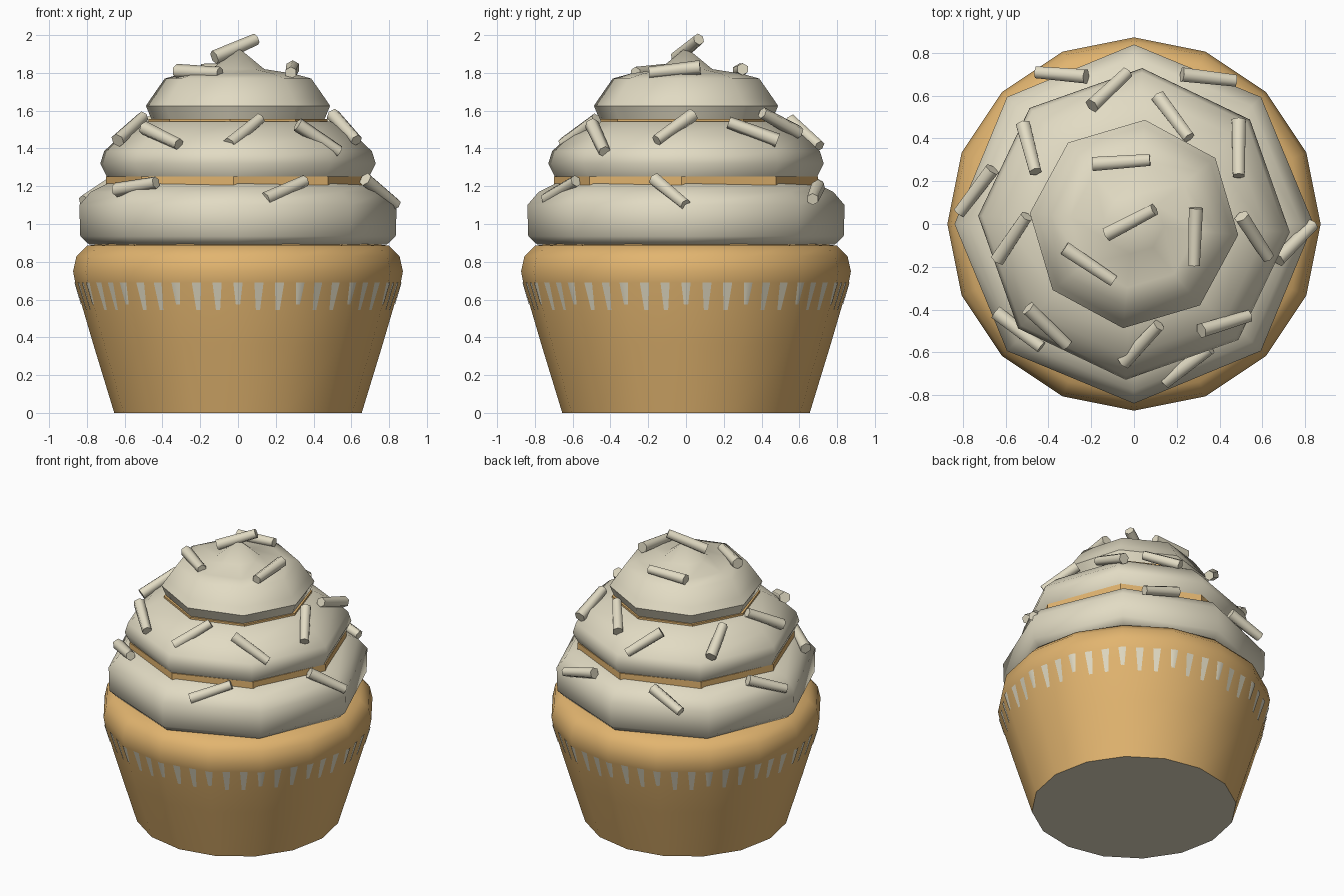
import bpy, bmesh, math
from mathutils import Vector

if "Cube" in bpy.data.objects:
    bpy.data.objects.remove(bpy.data.objects["Cube"])


def material(name, rgb):
    m = bpy.data.materials.new(name)
    m.diffuse_color = (*rgb, 1)
    m.use_nodes = True
    m.node_tree.nodes["Principled BSDF"].inputs["Base Color"].default_value = m.diffuse_color
    return m


CREAM = material("cream", (0.76, 0.71, 0.55))
TAN = material("tan sponge", (0.76, 0.46, 0.16))


def finish(name, bm, mats, angle=40):
    bmesh.ops.recalc_face_normals(bm, faces=bm.faces)
    me = bpy.data.meshes.new(name)
    bm.to_mesh(me)
    bm.free()
    ob = bpy.data.objects.new(name, me)
    bpy.context.collection.objects.link(ob)
    for m in mats:
        me.materials.append(m)
    bpy.ops.object.select_all(action='DESELECT')
    ob.select_set(True)
    bpy.context.view_layer.objects.active = ob
    bpy.ops.object.shade_smooth_by_angle(angle=math.radians(angle))
    return ob


def lathe(name, profile, sides, turn, mats, tip=None, angle=40):
    """Rings of a profile (radius, height), capped below and capped or tipped above."""
    bm = bmesh.new()
    rings = []
    for r, z in profile:
        rings.append([bm.verts.new((r * math.cos(turn + math.tau * i / sides),
                                    r * math.sin(turn + math.tau * i / sides), z))
                      for i in range(sides)])
    for a, b in zip(rings, rings[1:]):
        for i in range(sides):
            j = (i + 1) % sides
            bm.faces.new((a[i], a[j], b[j], b[i]))
    base = bm.faces.new(rings[0])
    base.material_index = len(mats) - 1
    if tip is None:
        bm.faces.new(rings[-1])
    else:
        t = bm.verts.new((0, 0, tip))
        for i in range(sides):
            bm.faces.new((rings[-1][i], rings[-1][(i + 1) % sides], t))
    return finish(name, bm, mats, angle)


# Sponge body: 16 sides, cream underside
lathe("sponge", [(0.655, 0), (0.765, 0.36), (0.862, 0.69), (0.873, 0.75),
                 (0.855, 0.83), (0.80, 0.885), (0.68, 0.90)], 16, 0, [TAN, CREAM])

# Frosting tiers: 8 sides, each turned a little
lathe("frosting_lower", [(0.70, 0.885), (0.79, 0.893), (0.835, 0.935), (0.84, 1.10),
                         (0.78, 1.17), (0.69, 1.215)], 8, 0, [CREAM], angle=50)
lathe("frosting_middle", [(0.695, 1.25), (0.73, 1.32), (0.71, 1.385),
                          (0.62, 1.47), (0.49, 1.543)], 8, math.radians(-3), [CREAM], angle=50)
lathe("frosting_upper", [(0.46, 1.553), (0.49, 1.625), (0.46, 1.67), (0.39, 1.77),
                         (0.30, 1.795), (0.14, 1.82)], 8, math.radians(-6), [CREAM],
      tip=1.935, angle=50)

# Sponge layers showing between the tiers
lathe("sponge_layer_lower", [(0.70, 1.20), (0.70, 1.252)], 8, math.radians(-2), [TAN])
lathe("sponge_layer_upper", [(0.475, 1.53), (0.475, 1.556)], 8, math.radians(-5), [TAN])


# Cream pleat marks: tapered plates lying on the 16-sided wall
def wall_point(a, z):
    step = math.tau / 16
    r = 0.765 + (z - 0.36) * (0.862 - 0.765) / 0.33
    local = (a % step) - step / 2
    r = r * math.cos(step / 2) / math.cos(local) + 0.004
    return Vector((r * math.cos(a), r * math.sin(a), z))


bm = bmesh.new()
for k in range(48):
    a = math.tau * k / 48
    low = (0.575, 0.545, 0.545)[k % 3]
    rows = []
    for z, w in ((low, 0.014), (0.69, 0.029)):
        rows.append([bm.verts.new(wall_point(a + s * w, z)) for s in (-1, 0, 1)])
    for i in range(2):
        bm.faces.new((rows[0][i], rows[0][i + 1], rows[1][i + 1], rows[1][i]))
marks = finish("pleat_marks", bm, [CREAM])
# keep the plates facing outward
bm = bmesh.new()
bm.from_mesh(marks.data)
for f in bm.faces:
    c = f.calc_center_median()
    if f.normal.x * c.x + f.normal.y * c.y < 0:
        f.normal_flip()
bm.to_mesh(marks.data)
bm.free()


# Sprinkles: six-sided sticks between two ends
def sprinkle(name, a, b):
    a, b = Vector(a), Vector(b)
    d = b - a
    bm = bmesh.new()
    bmesh.ops.create_cone(bm, cap_ends=True, segments=6, radius1=0.038, radius2=0.032,
                          depth=d.length * 0.96)
    ob = finish(name, bm, [CREAM], 65)
    ob.rotation_euler = d.to_track_quat('Z', 'Y').to_euler()
    ob.location = (a + b) / 2


TOP = [((-.13, -.05, 1.88), (.10, .07, 1.98)), ((-.20, .28, 1.81), (.08, .30, 1.82)),
       ((.29, .08, 1.83), (.28, -.20, 1.80)), ((-.33, -.11, 1.81), (-.09, -.27, 1.80))]
MIDDLE = [((-.20, .55, 1.55), (-.03, .71, 1.41)), ((.11, .60, 1.48), (.26, .40, 1.59)),
          ((.49, .49, 1.44), (.49, .22, 1.54)), ((-.52, .47, 1.42), (-.46, .24, 1.55)),
          ((-.64, -.17, 1.44), (-.50, .04, 1.57)), ((.50, .04, 1.58), (.63, -.16, 1.44)),
          ((-.50, -.39, 1.51), (-.31, -.57, 1.42)), ((-.05, -.65, 1.42), (.12, -.47, 1.56)),
          ((.31, -.50, 1.53), (.54, -.43, 1.38))]
LOWER = [((-.65, -.41, 1.18), (-.43, -.58, 1.22)), ((.14, -.74, 1.13), (.36, -.58, 1.23)),
         ((.67, -.17, 1.24), (.84, 0, 1.10)), ((.22, .70, 1.20), (.48, .67, 1.13)),
         ((-.22, .69, 1.21), (-.46, .71, 1.11)), ((-.66, .26, 1.22), (-.82, .05, 1.12))]
for tier, sticks in (("top", TOP), ("middle", MIDDLE), ("lower", LOWER)):
    for n, (a, b) in enumerate(sticks, 1):
        sprinkle(f"sprinkle_{tier}_{n}", a, b)
